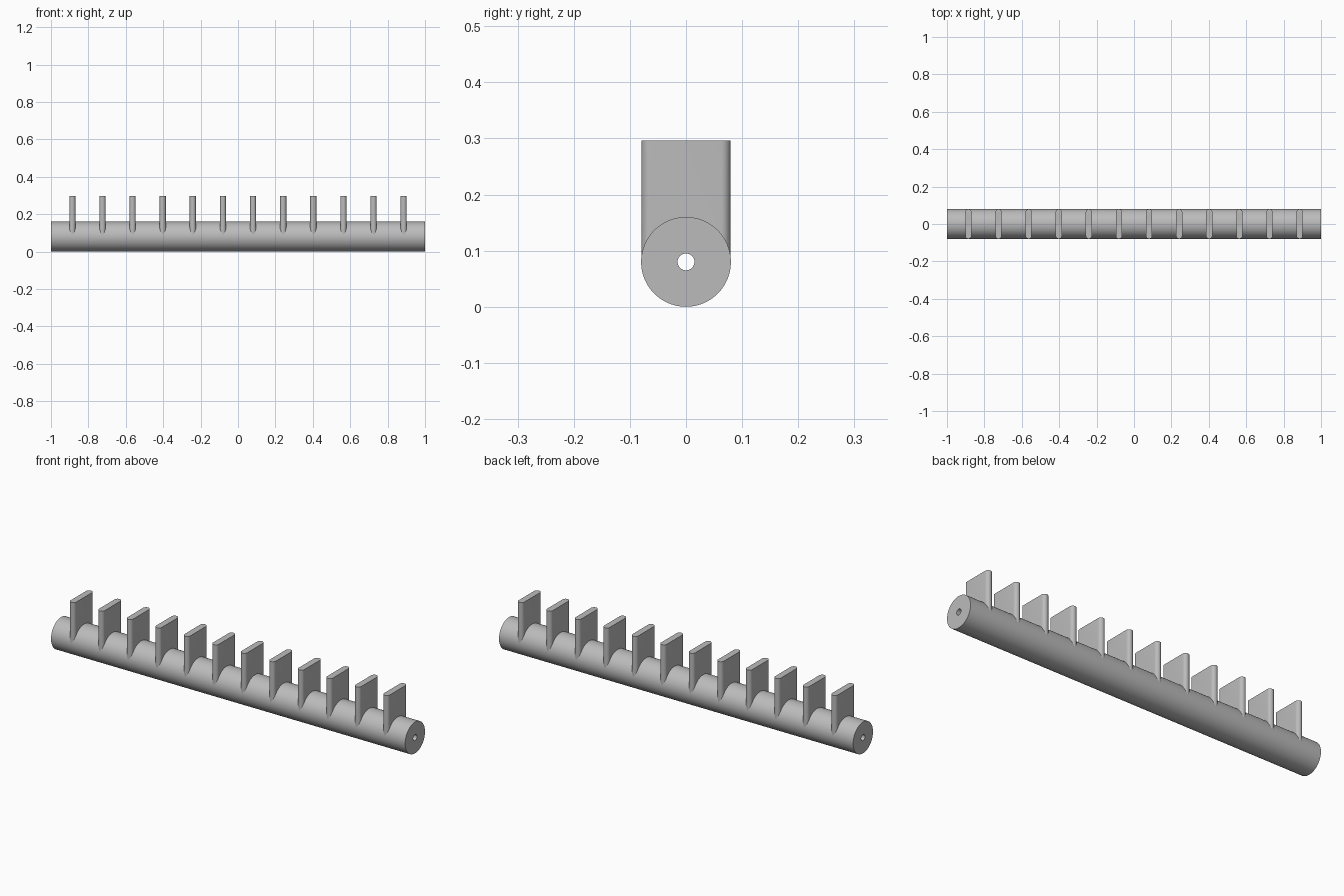
import bpy, bmesh, math

cube = bpy.data.objects.get("Cube")
if cube:
    bpy.data.objects.remove(cube, do_unlink=True)

LENGTH, ROD_R, BORE_R, AXIS_Z = 2.0, 0.08, 0.015, 0.08
FIN_COUNT, PITCH, TOP_Z = 12, 0.161, 0.296
FIN_HALF, FIN_R = 0.0795, 0.0165

grey = bpy.data.materials.new("plain grey")
grey.use_nodes = True
grey.diffuse_color = (0.5, 0.5, 0.5, 1)
grey.node_tree.nodes["Principled BSDF"].inputs["Base Color"].default_value = (0.5, 0.5, 0.5, 1)


def add_object(name, bm):
    """Turn a bmesh into a smooth-by-angle object."""
    bmesh.ops.recalc_face_normals(bm, faces=bm.faces)
    mesh = bpy.data.meshes.new(name)
    bm.to_mesh(mesh)
    bm.free()
    mesh.materials.append(grey)
    obj = bpy.data.objects.new(name, mesh)
    bpy.context.collection.objects.link(obj)
    return obj


def shade(obj):
    bpy.ops.object.select_all(action="DESELECT")
    bpy.context.view_layer.objects.active = obj
    obj.select_set(True)
    bpy.ops.object.shade_smooth_by_angle(angle=math.radians(35))


def ring(bm, x, radius, sides=96):
    angles = [math.tau * i / sides for i in range(sides)]
    return [bm.verts.new((x, radius * math.cos(a), AXIS_Z + radius * math.sin(a)))
            for a in angles]


def bridge(bm, a, b):
    for i in range(len(a)):
        j = (i + 1) % len(a)
        bm.faces.new((a[i], a[j], b[j], b[i]))


# Rod with a bore along its whole length
bm = bmesh.new()
half = LENGTH / 2
loops = [ring(bm, -half, ROD_R), ring(bm, half, ROD_R),
         ring(bm, half, BORE_R), ring(bm, -half, BORE_R)]
for i in range(4):
    bridge(bm, loops[i], loops[(i + 1) % 4])
rod = add_object("rod", bm)
shade(rod)

# Solid helper that cuts the saddle under each fin
bm = bmesh.new()
ends = [ring(bm, -half, ROD_R - 0.001), ring(bm, half, ROD_R - 0.001)]
bridge(bm, *ends)
for end in ends:
    bm.faces.new(end)
cutter = add_object("saddle_cutter", bm)
cutter.hide_render = True

# Fins: upright plates with round edges, saddled onto the rod
for k in range(FIN_COUNT):
    x = (k - (FIN_COUNT - 1) / 2) * PITCH
    outline = []
    for side in (1, -1):
        for i in range(17):
            a = math.pi * i / 16
            outline.append((x + side * FIN_R * math.cos(a),
                            side * (FIN_HALF - FIN_R + FIN_R * math.sin(a))))
    bm = bmesh.new()
    low = [bm.verts.new((px, py, AXIS_Z)) for px, py in outline]
    high = [bm.verts.new((px, py, TOP_Z)) for px, py in outline]
    bridge(bm, low, high)
    bm.faces.new(low)
    bm.faces.new(high)
    fin = add_object(f"fin_{k + 1}", bm)
    cut = fin.modifiers.new("saddle", "BOOLEAN")
    cut.operation, cut.object, cut.solver = "DIFFERENCE", cutter, "EXACT"
    bpy.context.view_layer.objects.active = fin
    bpy.ops.object.modifier_apply(modifier=cut.name)
    shade(fin)

# The helper is no longer needed once the saddles are cut
bpy.data.objects.remove(cutter, do_unlink=True)
